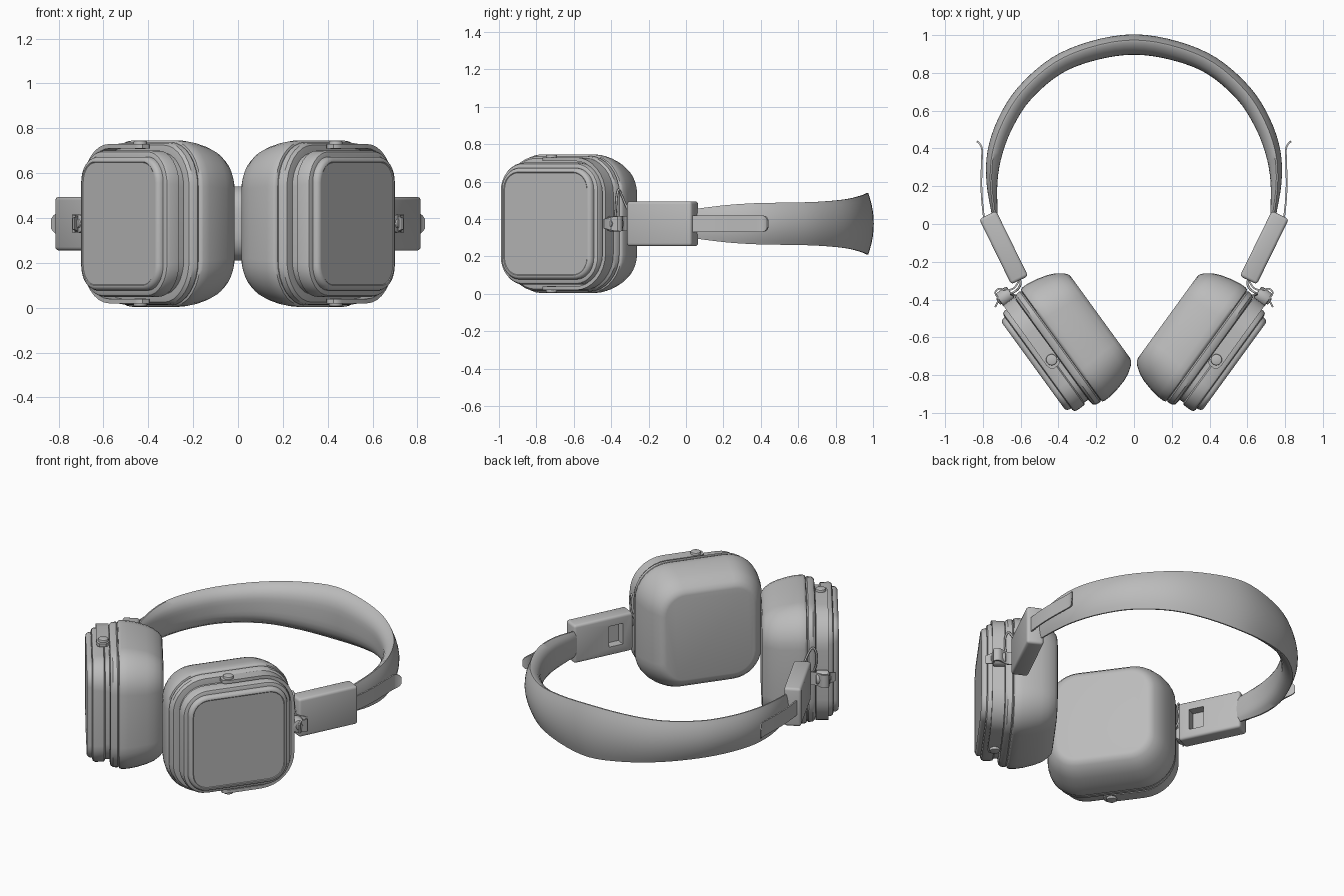
import bpy, bmesh, math
from mathutils import Vector, Matrix

if "Cube" in bpy.data.objects:
    bpy.data.objects.remove(bpy.data.objects["Cube"])

ZC = 0.375                                  # mid height of everything
ANG = math.radians(54)
U = Vector((math.cos(ANG), math.sin(ANG), 0))    # along the ear cup
N = Vector((math.sin(ANG), -math.cos(ANG), 0))   # outward from the ear cup
UP = Vector((0, 0, 1))
UC = -0.295                                 # cup centre along U

grey = bpy.data.materials.new("neutral_grey")
grey.diffuse_color = (0.5, 0.5, 0.5, 1)
grey.use_nodes = True
grey.node_tree.nodes["Principled BSDF"].inputs["Base Color"].default_value = grey.diffuse_color


def cup(u, z, n):
    return U * (UC + u) + N * n + UP * (ZC + z)


def flat(x, y, w):
    return Vector((x, y, ZC + w))


def finish(name, bm, mirror=True, angle=35):
    bmesh.ops.recalc_face_normals(bm, faces=bm.faces[:])
    me = bpy.data.meshes.new(name)
    bm.to_mesh(me)
    bm.free()
    ob = bpy.data.objects.new(name, me)
    bpy.context.collection.objects.link(ob)
    me.materials.append(grey)
    bpy.ops.object.select_all(action='DESELECT')
    ob.select_set(True)
    bpy.context.view_layer.objects.active = ob
    bpy.ops.object.shade_smooth_by_angle(angle=math.radians(angle))
    if mirror:
        ob.modifiers.new("mirror", 'MIRROR').use_mirror_merge = False
    return ob


def loft(name, rings, mirror=True, angle=35):
    bm = bmesh.new()
    vs = [[bm.verts.new(p) for p in ring] for ring in rings]
    k = len(vs[0])
    for a, b in zip(vs, vs[1:]):
        for i in range(k):
            bm.faces.new((a[i], a[(i + 1) % k], b[(i + 1) % k], b[i]))
    bm.faces.new(vs[0])
    bm.faces.new(vs[-1])
    return finish(name, bm, mirror, angle)


def rounded(h, r, n, seg=8):
    out = []
    for q, (sx, sy) in enumerate([(1, 1), (-1, 1), (-1, -1), (1, -1)]):
        for i in range(seg + 1):
            a = math.pi / 2 * (q + i / seg)
            out.append(cup(sx * (h - r) + r * math.cos(a), sy * (h - r) + r * math.sin(a), n))
    return out


def smooth(pts, sub=5):
    """Catmull-Rom through tuples of any length."""
    pts = [Vector(p) for p in pts]
    ext = [2 * pts[0] - pts[1]] + pts + [2 * pts[-1] - pts[-2]]
    out = []
    for a, b, c, d in zip(ext, ext[1:], ext[2:], ext[3:]):
        for i in range(sub):
            t = i / sub
            out.append(0.5 * (2 * b + (c - a) * t + (2 * a - 5 * b + 4 * c - d) * t * t
                              + (3 * b - a - 3 * c + d) * t ** 3))
    return out + [pts[-1]]


def ribbon(name, pts, thick, frame, centre=0.0):
    """Flat strip swept along (a, b, half width) points."""
    rings = []
    for i, p in enumerate(pts):
        q, s = pts[max(i - 1, 0)], pts[min(i + 1, len(pts) - 1)]
        d = Vector((s[0] - q[0], s[1] - q[1])).normalized() * thick / 2
        o = (-d.y, d.x)
        rings.append([frame(p[0] + e * o[0], p[1] + e * o[1], centre + f * p[2])
                      for e, f in ((1, 1), (1, -1), (-1, -1), (-1, 1))])
    return loft(name, rings)


def cylinder(name, centre, axis, r, depth, bevel=0.006):
    bm = bmesh.new()
    bmesh.ops.create_cone(bm, cap_ends=True, segments=20, radius1=r, radius2=r, depth=depth)
    rim = [e for e in bm.edges if len([f for f in e.link_faces if len(f.verts) > 4]) == 1]
    bmesh.ops.bevel(bm, geom=rim, offset=bevel, segments=2, affect='EDGES', profile=0.5)
    bm.transform(Matrix.Translation(centre) @ axis.to_track_quat('Z', 'Y').to_matrix().to_4x4())
    return finish(name, bm)


# ear cup layers: (distance along N, half size, corner radius)
loft("ear_cushion", [rounded(h, r, n) for n, h, r in [
    (0.434, 0.265, 0.12), (0.438, 0.283, 0.135), (0.455, 0.303, 0.15), (0.49, 0.328, 0.17),
    (0.53, 0.346, 0.19), (0.59, 0.362, 0.20), (0.64, 0.370, 0.205), (0.675, 0.371, 0.205),
    (0.688, 0.366, 0.20), (0.693, 0.352, 0.19)]], angle=50)
loft("cushion_ring", [rounded(h, r, n) for n, h, r in [
    (0.69, 0.345, 0.18), (0.693, 0.358, 0.195), (0.70, 0.363, 0.20), (0.725, 0.360, 0.195),
    (0.738, 0.350, 0.19), (0.743, 0.325, 0.17)]])
loft("cup_body", [rounded(h, r, n) for n, h, r in [
    (0.735, 0.315, 0.15), (0.768, 0.315, 0.15), (0.775, 0.326, 0.155), (0.825, 0.326, 0.15),
    (0.838, 0.320, 0.145), (0.843, 0.308, 0.135)]])
loft("cup_cover", [rounded(h, r, n) for n, h, r in [
    (0.838, 0.298, 0.115), (0.855, 0.298, 0.115), (0.866, 0.293, 0.11), (0.873, 0.282, 0.10),
    (0.873, 0.276, 0.095), (0.870, 0.272, 0.09)]])

# yoke wrapping half of the cup, with pivot bolts and hinge knob
H, R = 0.345, 0.19
half = [(-0.075, H, 0.018), (-0.065, H, 0.03), (-0.04, H, 0.037)]
half += [(H - R + R * math.sin(a), H - R + R * math.cos(a), 0.036)
         for a in (math.pi / 2 * i / 8 for i in range(9))]
ribbon("yoke", half + [(u, -z, w) for u, z, w in reversed(half)], 0.02, cup, 0.778)
for side, s in (("upper", 1), ("lower", -1)):
    cylinder(side + "_pivot_bolt", cup(-0.03, s * 0.352, 0.775), UP * s, 0.03, 0.036)
cylinder("hinge_knob", cup(0.385, 0, 0.778), N, 0.042, 0.075, 0.01)
cylinder("hinge_screw", cup(0.385, 0, 0.815), N, 0.02, 0.02)

# bent hinge strap between yoke and slider box
ribbon("hinge_strap", smooth([
    (0.60, -0.28, 0.04), (0.63, -0.335, 0.04), (0.67, -0.35, 0.04), (0.715, -0.343, 0.04),
    (0.735, -0.365, 0.04), (0.718, -0.40, 0.035), (0.735, -0.44, 0.025)], 3), 0.009, flat)

# slider box with a recessed slot on its inner side
along = Vector((0.44, 0.898, 0)).normalized()
outer = Vector((along.y, -along.x, 0))
box_c = Vector((0.69, -0.125, ZC))


def block(name, centre, size, bevel, mirror):
    bm = bmesh.new()
    bmesh.ops.create_cube(bm, size=1)
    bm.transform(Matrix.Diagonal((*size, 1)))
    if bevel:
        bmesh.ops.bevel(bm, geom=bm.edges[:], offset=bevel, segments=3, affect='EDGES', profile=0.5)
    rot = Matrix((outer, along, UP)).transposed().to_4x4()
    bm.transform(Matrix.Translation(centre) @ rot)
    return finish(name, bm, mirror)


cutter = block("slot_cutter", box_c - along * 0.08 - outer * 0.05, (0.11, 0.09, 0.13), 0, False)
box = block("slider_box", box_c, (0.10, 0.385, 0.24), 0.016, False)
cut = box.modifiers.new("slot", 'BOOLEAN')
cut.operation, cut.object, cut.solver = 'DIFFERENCE', cutter, 'EXACT'
bpy.ops.object.modifier_apply(modifier="slot")
bpy.data.objects.remove(cutter)
box.modifiers.new("mirror", 'MIRROR').use_mirror_merge = False

# slider strip with rounded, outward-bent tip
ribbon("slider_strip", smooth([
    (0.79, 0.0, 0.045), (0.802, 0.10, 0.045), (0.808, 0.20, 0.045), (0.806, 0.32, 0.045),
    (0.804, 0.39, 0.045), (0.811, 0.415, 0.043), (0.822, 0.43, 0.034), (0.832, 0.438, 0.02)], 3),
    0.009, flat)

# headband: x, y of the rim, half height, outer crown, inner padding
right = [(0, 0.97, 0.165, 0.03, 0.07), (0.22, 0.935, 0.150, 0.03, 0.066),
         (0.42, 0.85, 0.130, 0.03, 0.06), (0.59, 0.70, 0.117, 0.03, 0.056),
         (0.69, 0.54, 0.113, 0.03, 0.052), (0.745, 0.38, 0.110, 0.027, 0.045),
         (0.757, 0.22, 0.100, 0.02, 0.03), (0.737, 0.04, 0.078, 0.01, 0.012)]
left = [(-p[0], *p[1:]) for p in reversed(right[1:])]
st = smooth(left + right, 4)
rings = []
for i, p in enumerate(st):
    a, b = st[max(i - 1, 0)], st[min(i + 1, len(st) - 1)]
    d = Vector((b[0] - a[0], b[1] - a[1])).normalized()
    o = Vector((-d.y, d.x))
    ts = [-1 + i / 5 for i in range(11)]
    prof = [(t, 0.004 + p[3] * (1 - t * t)) for t in ts]
    prof += [(t, -0.004 - p[4] * (1 - t ** 4)) for t in reversed(ts)]
    rings.append([flat(p[0] + o.x * e, p[1] + o.y * e, t * p[2]) for t, e in prof])
loft("headband", rings, False, 40)

# short cable loops at the hinges
cu = bpy.data.curves.new("cable_loops", 'CURVE')
cu.dimensions, cu.bevel_depth, cu.bevel_resolution = '3D', 0.006, 2
cu.use_fill_caps = True
loop = smooth([(0.61, -0.28, 0.40), (0.60, -0.315, 0.46), (0.615, -0.345, 0.53), (0.635, -0.36, 0.558),
               (0.65, -0.37, 0.52), (0.645, -0.375, 0.45), (0.62, -0.38, 0.39)], 4)
for s in (1, -1):
    sp = cu.splines.new('POLY')
    sp.points.add(len(loop) - 1)
    for pt, v in zip(sp.points, loop):
        pt.co = (s * v.x, v.y, v.z, 1)
cu.materials.append(grey)
bpy.context.collection.objects.link(bpy.data.objects.new("cable_loops", cu))
